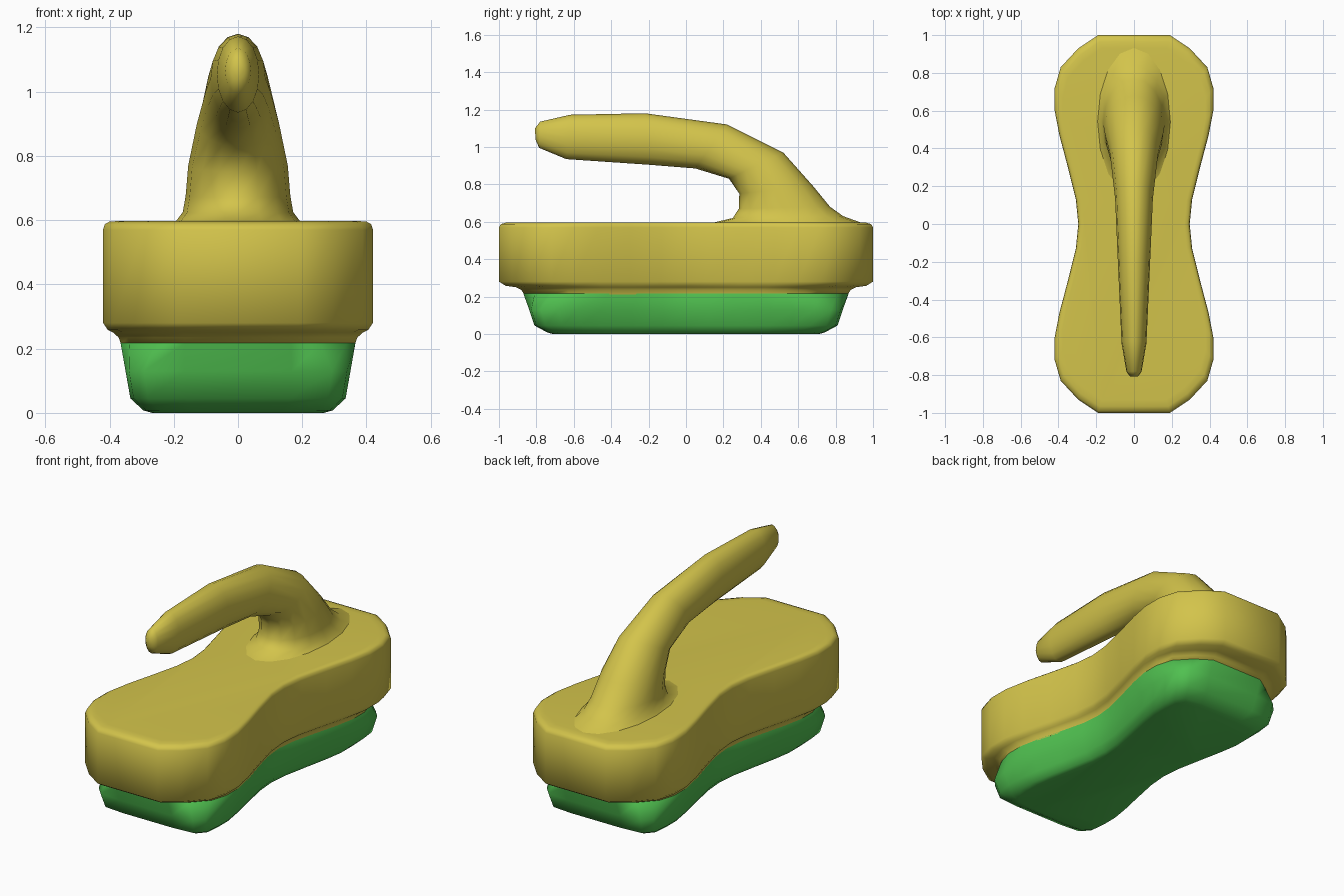
import bpy, bmesh, math

if "Cube" in bpy.data.objects:
    bpy.data.objects.remove(bpy.data.objects["Cube"])


def material(name, rgb):
    m = bpy.data.materials.new(name)
    m.diffuse_color = (*rgb, 1)
    m.use_nodes = True
    m.node_tree.nodes["Principled BSDF"].inputs["Base Color"].default_value = m.diffuse_color
    return m


def loft(name, rings, mat, angle):
    """Skin a list of equal-length closed rings and cap both ends."""
    bm = bmesh.new()
    loops = [[bm.verts.new(p) for p in ring] for ring in rings]
    n = len(loops[0])
    for a, b in zip(loops, loops[1:]):
        for i in range(n):
            j = (i + 1) % n
            bm.faces.new((a[i], a[j], b[j], b[i]))
    bm.faces.new(loops[0][::-1])
    bm.faces.new(loops[-1])
    bmesh.ops.recalc_face_normals(bm, faces=bm.faces)
    me = bpy.data.meshes.new(name)
    bm.to_mesh(me)
    bm.free()
    ob = bpy.data.objects.new(name, me)
    bpy.context.collection.objects.link(ob)
    me.materials.append(mat)
    bpy.ops.object.select_all(action='DESELECT')
    ob.select_set(True)
    bpy.context.view_layer.objects.active = ob
    bpy.ops.object.shade_smooth_by_angle(angle=math.radians(angle))
    return ob


def outline(quarter):
    """Mirror a front-right quarter outline into a closed peanut shape."""
    right = quarter + [(x, -y) for x, y in quarter[-2::-1]]
    return right + [(-x, y) for x, y in right[::-1]]


def ring(shape, z, sx, sy):
    return [(x * sx, y * sy, z) for x, y in shape]


yellow = material("yellow", (0.65, 0.55, 0.07))
green = material("green", (0.08, 0.53, 0.08))

# Peanut-shaped body with rounded rim and stepped underside
peanut = outline([(.19, -1), (.295, -.93), (.388, -.83), (.42, -.72), (.42, -.6),
                  (.395, -.47), (.35, -.3), (.308, -.13), (.295, 0)])
body_profile = [(.212, .865, .865), (.235, .885, .88), (.25, .925, .91),
                (.258, .965, .965), (.28, 1, 1), (.57, 1, 1), (.587, .988, .99),
                (.595, .955, .965), (.597, .9, .93)]
loft("body", [ring(peanut, *p) for p in body_profile], yellow, 60)

# Pad below, with squarer corners toward the bottom
pad_shape = outline([(.16, -.81), (.28, -.80), (.325, -.75), (.335, -.66), (.335, -.56),
                     (.315, -.44), (.28, -.28), (.247, -.12), (.237, 0)])
pad_rings = [ring(pad_shape, 0, .8, .88), ring(pad_shape, .008, .88, .915),
             ring(pad_shape, .045, 1, 1), ring(pad_shape, .13, 1.045, 1.035),
             ring(peanut, .217, .87, .87), ring(peanut, .222, .86, .86)]
loft("pad", pad_rings, green, 60)

# Handle: upper edge (y, z), lower edge (y, z), half width
sections = [(-.807, 1.10, -.805, 1.04, .022), (-.78, 1.135, -.785, .995, .04),
            (-.62, 1.172, -.64, .935, .066), (-.22, 1.18, -.2, .905, .085),
            (.22, 1.12, .05, .885, .1), (.52, .97, .23, .83, .128),
            (.68, .79, .285, .75, .155), (.77, .68, .283, .67, .163),
            (.84, .63, .25, .62, .172), (.94, .594, .14, .594, .195)]


def handle_ring(y1, z1, y2, z2, w, sides=16):
    pts = []
    for i in range(sides):
        a = 2 * math.pi * i / sides
        t = (1 + math.cos(a)) / 2
        pts.append((w * math.sin(a), y2 + (y1 - y2) * t, z2 + (z1 - z2) * t))
    return pts


loft("handle", [handle_ring(*s) for s in sections], yellow, 60)
